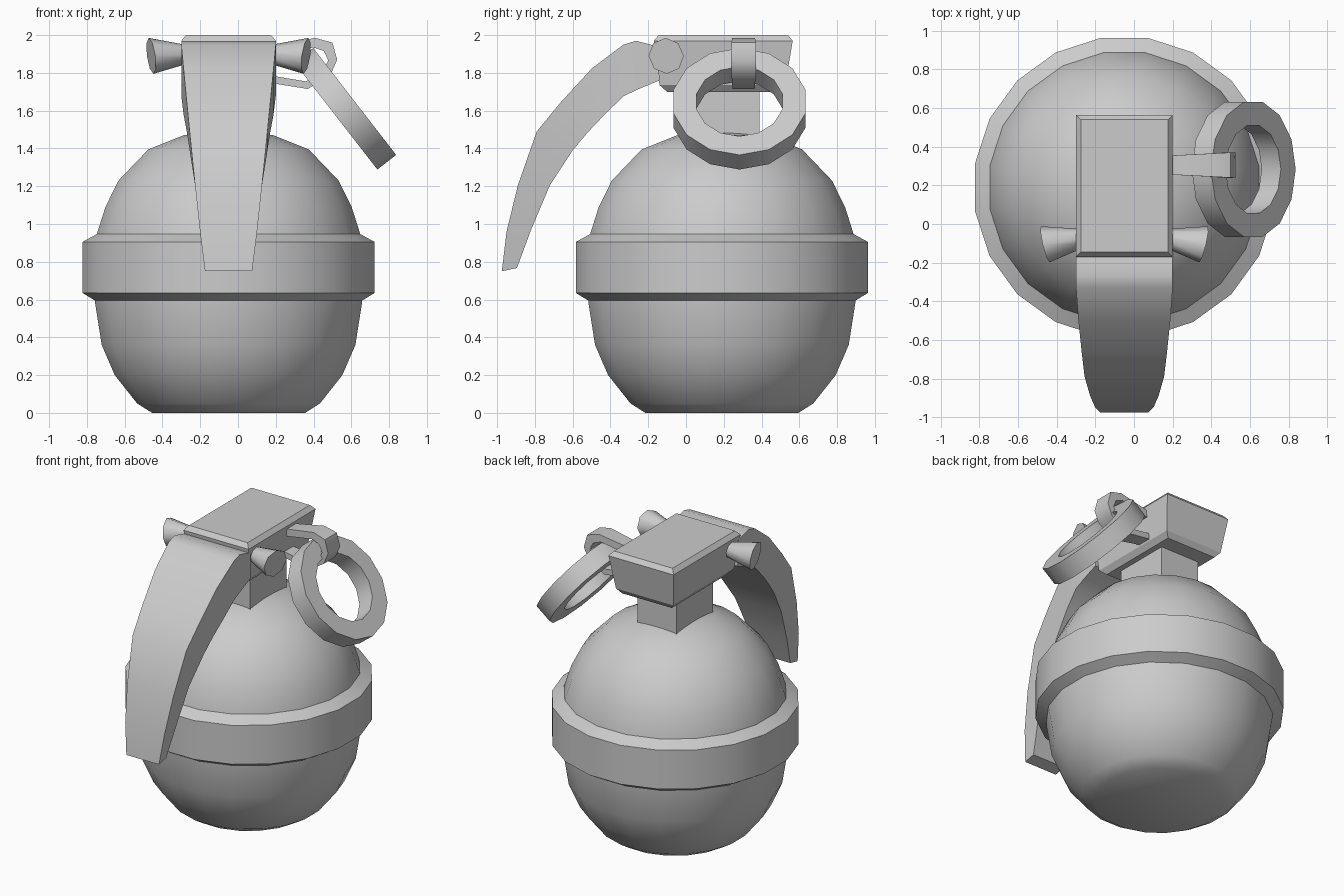
import bpy
import bmesh
import math
from mathutils import Vector

if "Cube" in bpy.data.objects:
    bpy.data.objects.remove(bpy.data.objects["Cube"])

GREY = (0.6, 0.6, 0.6, 1)
metal = bpy.data.materials.new("plain grey")
metal.use_nodes = True
metal.diffuse_color = GREY
metal.node_tree.nodes["Principled BSDF"].inputs["Base Color"].default_value = GREY

CENTRE = Vector((-0.05, 0.19, 0))


def loft(name, rings, closed=False, smooth=35):
    """Skin a row of equal-sized rings; cap the ends, or join last to first."""
    bm = bmesh.new()
    rows = [[bm.verts.new(p) for p in ring] for ring in rings]
    n = len(rows[0])
    for a, b in zip(rows, rows[1:] + rows[:1] if closed else rows[1:]):
        for i in range(n):
            j = (i + 1) % n
            bm.faces.new((a[i], a[j], b[j], b[i]))
    if not closed:
        bm.faces.new(rows[0])
        bm.faces.new(rows[-1])
    bmesh.ops.recalc_face_normals(bm, faces=bm.faces)
    mesh = bpy.data.meshes.new(name)
    bm.to_mesh(mesh)
    bm.free()
    mesh.materials.append(metal)
    obj = bpy.data.objects.new(name, mesh)
    bpy.context.collection.objects.link(obj)
    bpy.ops.object.select_all(action="DESELECT")
    obj.select_set(True)
    bpy.context.view_layer.objects.active = obj
    bpy.ops.object.shade_smooth_by_angle(angle=math.radians(smooth))
    return obj


def circle(centre, axis, radius, sides):
    """Ring of points around an axis, starting at the side facing up or +x."""
    axis = Vector(axis).normalized()
    side = axis.orthogonal() if abs(axis.z) > 0.99 else axis.cross((0, 0, 1))
    side.normalize()
    other = axis.cross(side)
    turn = [2 * math.pi * i / sides + math.pi / 2 for i in range(sides)]
    return [Vector(centre) + radius * (math.cos(t) * side + math.sin(t) * other)
            for t in turn]


def lathe(name, profile, sides, closed=False):
    up = Vector((0, 0, 1))
    return loft(name, [circle(CENTRE + up * z, up, r, sides) for r, z in profile], closed)


def box_rings(levels):
    """Rectangles given as x0, x1, y0, y1, z."""
    return [[(a, c, z), (b, c, z), (b, d, z), (a, d, z)] for a, b, c, d, z in levels]


# Round body with a flat base
lathe("body", [(0.41, 0), (0.49, 0.05), (0.61, 0.2), (0.68, 0.36), (0.715, 0.58),
               (0.73, 0.76), (0.705, 0.95), (0.66, 1.09), (0.59, 1.23),
               (0.43, 1.395), (0.24, 1.47), (0.02, 1.5)], 20)

# Chamfered belt around the middle
lathe("belt", [(0.70, 0.585), (0.783, 0.635), (0.783, 0.905), (0.70, 0.95)], 20, True)

# Neck and tapered head block
loft("neck", box_rings([(-0.2, 0.1, -0.01, 0.39, 1.38), (-0.2, 0.1, -0.01, 0.39, 1.72)]), smooth=25)
loft("head", box_rings([(-0.24, 0.14, -0.10, 0.50, 1.70),
                        (-0.27, 0.17, -0.14, 0.525, 1.735),
                        (-0.30, 0.20, -0.17, 0.565, 1.97),
                        (-0.275, 0.175, -0.145, 0.54, 2.0)]), smooth=25)

# Curved safety lever, narrowing towards its tip: outer and inner (y, z)
outer = [(-0.15, 1.94), (-0.265, 1.97), (-0.33, 1.95), (-0.497, 1.825), (-0.667, 1.64),
         (-0.79, 1.49), (-0.89, 1.206), (-0.95, 0.96), (-0.975, 0.75)]
inner = [(-0.14, 1.76), (-0.25, 1.715), (-0.33, 1.677), (-0.43, 1.58), (-0.52, 1.485),
         (-0.60, 1.39), (-0.72, 1.206), (-0.82, 0.97), (-0.895, 0.767)]
rings = []
for (yo, zo), (yi, zi) in zip(outer, inner):
    half = 0.125 + 0.125 * min(1, (zo - 0.75) / 1.2) ** 0.9
    rings.append([(-0.05 - half, yo, zo), (-0.05 + half, yo, zo),
                  (-0.05 + half, yi, zi), (-0.05 - half, yi, zi)])
loft("lever", rings)

# Flared pegs either side of the head
for name, s in (("right_peg", -1), ("left_peg", 1)):
    start = Vector((-0.05 + s * 0.2, -0.07, 1.90))
    end = Vector((-0.05 + s * 0.41, -0.105, 1.89))
    tilt = (s, -0.24, -0.14)
    loft(name, [circle(start, tilt, 0.045, 8), circle(end, tilt, 0.096, 8)], smooth=50)

# Tilted pull ring with a square section
axis = Vector((0.79, 0, 0.613)).normalized()
hub = Vector((0.568, 0.283, 1.61))
loft("pull_ring", [circle(hub + axis * d, axis, r, 14) for r, d in
                   ((0.358, -0.063), (0.358, 0.063), (0.233, 0.063), (0.233, -0.063))], True)

# Strap that hooks the ring to the head: outer and inner (x, z)
outer = [(0.15, 1.94), (0.41, 1.985), (0.50, 1.96), (0.525, 1.87),
         (0.49, 1.79), (0.37, 1.715), (0.15, 1.75)]
inner = [(0.15, 1.89), (0.40, 1.935), (0.455, 1.915), (0.478, 1.865),
         (0.45, 1.81), (0.36, 1.755), (0.15, 1.79)]
rings = []
for (xo, zo), (xi, zi) in zip(outer, inner):
    half = 0.04 + 0.05 * xo
    rings.append([(xo, 0.305 - half, zo), (xo, 0.305 + half, zo),
                  (xi, 0.305 + half, zi), (xi, 0.305 - half, zi)])
loft("strap", rings, smooth=50)
